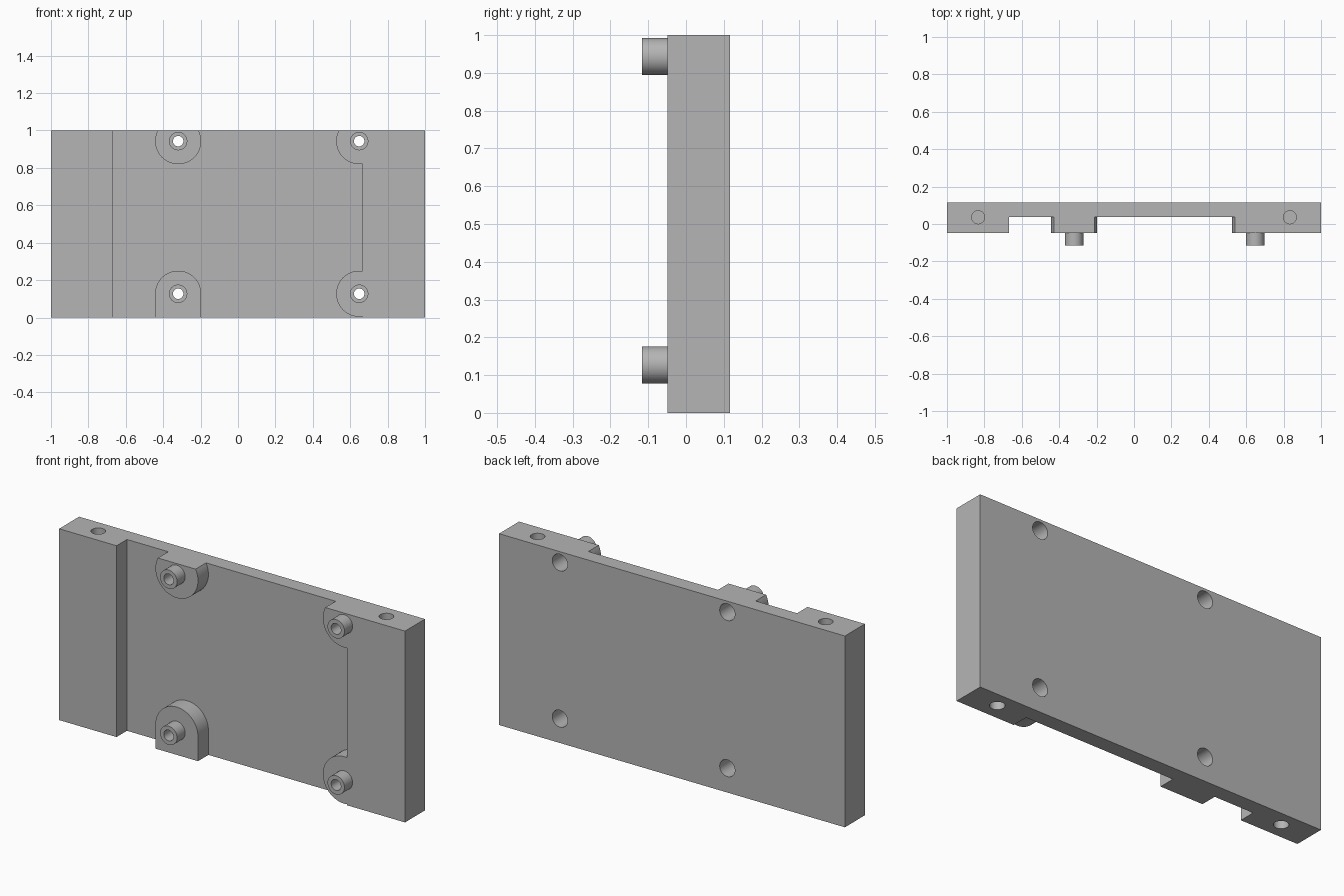
import bpy, bmesh, math
from mathutils import Matrix

cube = bpy.data.objects.get("Cube")
if cube:
    bpy.data.objects.remove(cube, do_unlink=True)

BACK, FLOOR, FACE, TIP = 0.116, 0.037, -0.049, -0.116
COLUMNS = (-0.32, 0.648)
LOW, HIGH = 0.127, 0.943
BOSS_R = 0.123

grey = bpy.data.materials.new("plain grey")
grey.use_nodes = True
grey.diffuse_color = (0.46, 0.46, 0.46, 1)
grey.node_tree.nodes["Principled BSDF"].inputs["Base Color"].default_value = grey.diffuse_color


def add_object(name, bm):
    bmesh.ops.recalc_face_normals(bm, faces=bm.faces)
    mesh = bpy.data.meshes.new(name)
    bm.to_mesh(mesh)
    bm.free()
    mesh.materials.append(grey)
    obj = bpy.data.objects.new(name, mesh)
    bpy.context.collection.objects.link(obj)
    return obj


def prism(name, points, offset):
    """Extrude a closed outline of 3D points along an offset."""
    bm = bmesh.new()
    face = bm.faces.new([bm.verts.new(p) for p in points])
    new = bmesh.ops.extrude_face_region(bm, geom=[face], use_keep_orig=True)
    bmesh.ops.translate(bm, vec=offset,
                        verts=[g for g in new["geom"] if isinstance(g, bmesh.types.BMVert)])
    return add_object(name, bm)


def arc(x, z, r, start, end, n=48):
    return [(x + r * math.cos(start + (end - start) * i / n),
             z + r * math.sin(start + (end - start) * i / n)) for i in range(n + 1)]


def rod(name, x, z, r, y0, y1):
    """Cylinder running front to back."""
    outline = arc(x, z, r, 0, math.tau)[:-1]
    return prism(name, [(a, y0, b) for a, b in outline], (0, y1 - y0, 0))


def combine(target, tool, operation):
    mod = target.modifiers.new(operation.lower(), "BOOLEAN")
    mod.operation, mod.solver, mod.object = operation, "EXACT", tool
    bpy.context.view_layer.objects.active = target
    bpy.ops.object.modifier_apply(modifier=mod.name)
    bpy.data.objects.remove(tool, do_unlink=True)


# Plate with a raised rail along each end
section = [(-1, BACK), (-1, FACE), (-0.668, FACE), (-0.668, FLOOR),
           (0.665, FLOOR), (0.665, FACE), (1, FACE), (1, BACK)]
plate = prism("mounting_plate", [(x, y, 0) for x, y in section], (0, 0, 1))

# Rounded bosses: trimmed by the top edge, squared off at lower right, round at lower left
trim = math.asin((1 - HIGH) / BOSS_R)
outlines = [arc(x, HIGH, BOSS_R, math.pi - trim, math.tau + trim) for x in COLUMNS]
left_x, right_x = COLUMNS
outlines.append(arc(left_x, LOW, BOSS_R, 0, math.pi)
                + [(left_x - BOSS_R, 0), (left_x + BOSS_R, 0)])
outlines.append(arc(right_x, LOW, BOSS_R, 0, math.tau)[:-1])
for outline in outlines:
    boss = prism("boss", [(x, FACE, z) for x, z in outline], (0, 0.12, 0))
    combine(plate, boss, "UNION")

# Hollow posts with a wide bore from the back
spots = [(x, z) for x in COLUMNS for z in (LOW, HIGH)]
for x, z in spots:
    combine(plate, rod("post", x, z, 0.049, TIP, 0.06), "UNION")
for x, z in spots:
    combine(plate, rod("through_hole", x, z, 0.028, -0.2, 0.2), "DIFFERENCE")
    combine(plate, rod("back_bore", x, z, 0.044, -0.02, 0.2), "DIFFERENCE")

# Blind holes in the top and bottom edges
for x in (-0.833, 0.833):
    for z in (0, 1):
        bm = bmesh.new()
        bmesh.ops.create_cone(bm, cap_ends=True, segments=40, radius1=0.035, radius2=0.035,
                              depth=0.5, matrix=Matrix.Translation((x, 0.036, z)))
        combine(plate, add_object("edge_hole", bm), "DIFFERENCE")

bpy.ops.object.select_all(action="DESELECT")
plate.select_set(True)
bpy.context.view_layer.objects.active = plate
bpy.ops.object.shade_smooth_by_angle(angle=math.radians(30))
